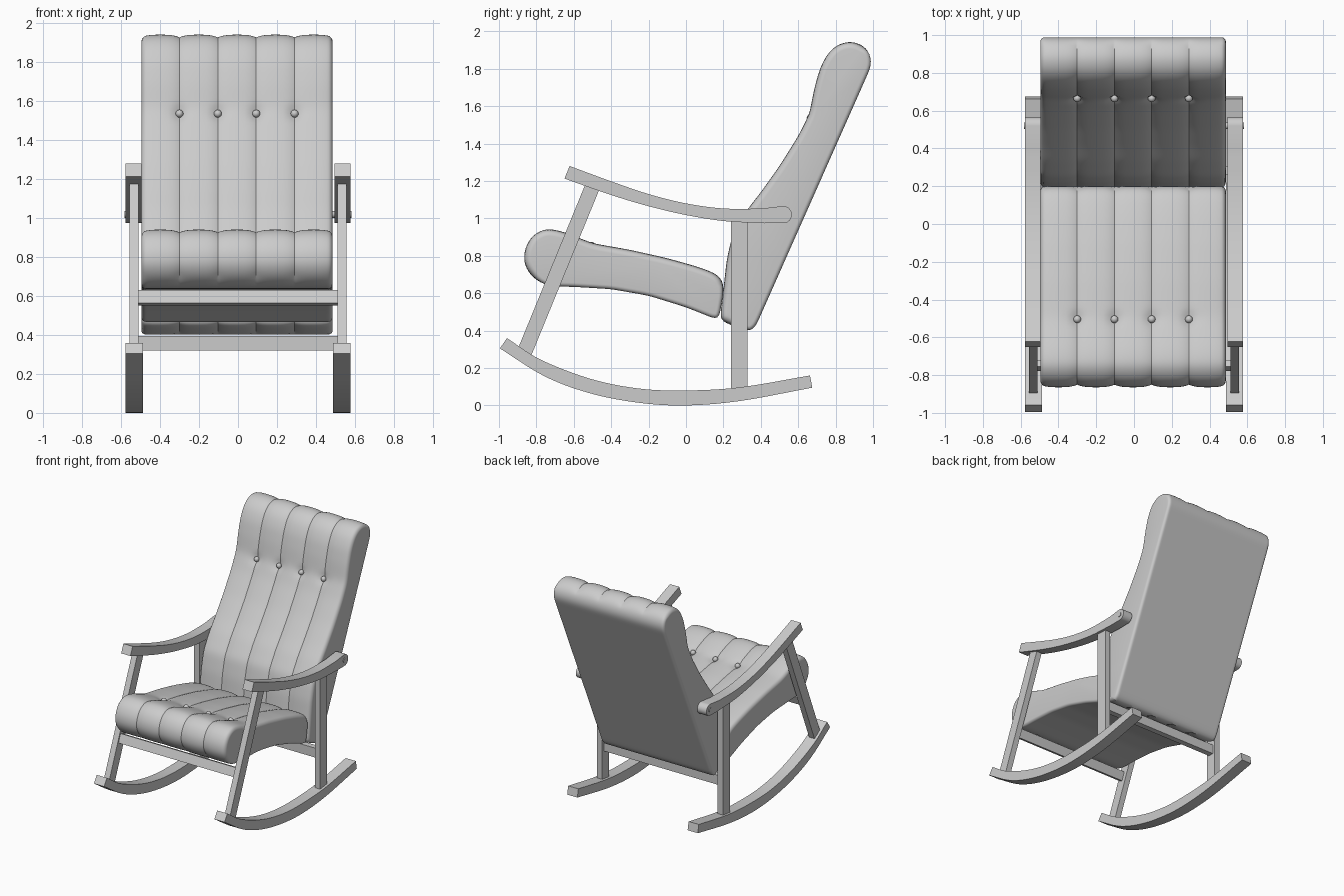
import bpy, bmesh, math
from mathutils import Vector

if "Cube" in bpy.data.objects:
    bpy.data.objects.remove(bpy.data.objects["Cube"])

CX = -0.005                                   # cushions sit a hair off centre
SEAMS = [CX + 0.197 * k for k in (-1.5, -0.5, 0.5, 1.5)]
HALF = 0.491


def finish(name, bm, angle=30):
    bmesh.ops.recalc_face_normals(bm, faces=bm.faces)
    me = bpy.data.meshes.new(name)
    bm.to_mesh(me)
    bm.free()
    ob = bpy.data.objects.new(name, me)
    bpy.context.collection.objects.link(ob)
    bpy.ops.object.select_all(action='DESELECT')
    ob.select_set(True)
    bpy.context.view_layer.objects.active = ob
    bpy.ops.object.shade_smooth_by_angle(angle=math.radians(angle))
    return ob


def spline(pts, n=5):
    """Open Catmull-Rom curve through 2D points."""
    p = [Vector(q) for q in pts]
    p = [2 * p[0] - p[1]] + p + [2 * p[-1] - p[-2]]
    out = []
    for i in range(1, len(p) - 2):
        a, b, c, d = p[i - 1:i + 3]
        for k in range(n):
            t = k / n
            out.append(0.5 * (2 * b + (c - a) * t + (2 * a - 5 * b + 4 * c - d) * t * t
                              + (3 * b - a - 3 * c + d) * t ** 3))
    return out + [p[-2]]


def extrude(name, profile, x0, x1):
    """Solid from a (y, z) outline between two x planes."""
    bm = bmesh.new()
    f = bm.faces.new([bm.verts.new((x0, p[0], p[1])) for p in profile])
    r = bmesh.ops.extrude_face_region(bm, geom=[f])
    bmesh.ops.translate(bm, vec=(x1 - x0, 0, 0),
                        verts=[v for v in r['geom'] if isinstance(v, bmesh.types.BMVert)])
    return finish(name, bm)


def bar(a, b, w):
    """Outline of a straight bar of width w from a to b."""
    a, b = Vector(a), Vector(b)
    d = (b - a).normalized()
    n = Vector((-d.y, d.x)) * w / 2
    return [a + n, b + n, b - n, a - n]


def resample(pts, step=0.02, smooth=4):
    """Evenly spaced closed outline with softened corners."""
    p = [Vector(q) for q in pts]
    out = []
    for a, b in zip(p, p[1:] + p[:1]):
        n = max(1, round((b - a).length / step))
        out += [a.lerp(b, k / n) for k in range(n)]
    for _ in range(smooth):
        m = len(out)
        out = [out[i] * 0.5 + (out[i - 1] + out[(i + 1) % m]) * 0.25 for i in range(m)]
    return out


def cushion(name, outline, front, button):
    """Channelled cushion: outline lofted across x, inset at seams, ends and buttons."""
    prof = resample(outline)
    m = len(prof)
    area = sum(prof[i - 1].cross(prof[i]) for i in range(m))
    sgn = 1 if area > 0 else -1
    nor = []
    for i in range(m):
        t = (prof[(i + 1) % m] - prof[i - 1]).normalized()
        nor.append(Vector((t.y, -t.x)) * sgn)
    front = Vector(front).normalized()
    wts = [min(1, max(0, (n.dot(front) + 0.6) / 0.4)) for n in nor]
    button = Vector(button)
    bi = min(range(m), key=lambda i: (prof[i] - button).length)

    r = 0.022
    xs = set()
    for k in range(-2, 3):
        for u in (-1, -.93, -.82, -.65, -.4, 0, .4, .65, .82, .93, 1):
            x = CX + 0.197 * k + 0.0985 * u
            if abs(x - CX) < HALF - r:
                xs.add(round(x, 4))
    for k in range(6):
        e = HALF - r + r * math.sin(k * math.pi / 10)
        xs |= {round(CX + e, 4), round(CX - e, 4)}

    bm = bmesh.new()
    rings = []
    for x in sorted(xs):
        q = (x - CX) / 0.197
        u = min(1, abs(q - max(-2, min(2, round(q)))) * 2)
        groove = 0.014 * u ** 3
        e = max(0, abs(x - CX) - (HALF - r))
        edge = r - math.sqrt(max(0, r * r - e * e))
        dx = min(abs(x - s) for s in SEAMS)
        ring = []
        for p, n, w in zip(prof, nor, wts):
            dd = (p - prof[bi]).length_squared + dx * dx
            c = p - n * (groove * w + edge + 0.016 * math.exp(-dd / 0.0012))
            ring.append(bm.verts.new((x, c.x, c.y)))
        rings.append(ring)
    for a, b in zip(rings, rings[1:]):
        for i in range(m):
            bm.faces.new((a[i - 1], a[i], b[i], b[i - 1]))
    bm.faces.new(rings[0])
    bm.faces.new(rings[-1])
    finish(name, bm, 32)

    # buttons sunk into the seams
    c = prof[bi] - nor[bi] * 0.016
    for k, s in enumerate(SEAMS):
        b = bmesh.new()
        bmesh.ops.create_uvsphere(b, u_segments=16, v_segments=10, radius=0.02)
        bmesh.ops.translate(b, vec=(s, c.x, c.y), verts=b.verts)
        finish(f"{name}_button_{k + 1}", b, 60)


# Upholstery
cushion("seat_cushion",
        [(-0.75, 0.947), (-0.67, 0.933), (-0.6, 0.907), (-0.5, 0.867), (-0.3, 0.832),
         (-0.1, 0.787), (0.05, 0.745), (0.15, 0.71), (0.195, 0.675), (0.203, 0.62),
         (0.175, 0.455), (0.0, 0.525), (-0.2, 0.587), (-0.4, 0.622), (-0.6, 0.634),
         (-0.72, 0.637), (-0.78, 0.655), (-0.835, 0.698), (-0.868, 0.765),
         (-0.862, 0.84), (-0.822, 0.91)],
        (-0.5, 0.86), (-0.5, 0.867))
cushion("back_cushion",
        [(0.18, 0.455), (0.2, 0.62), (0.218, 0.78), (0.25, 0.92), (0.33, 1.05), (0.4, 1.14),
         (0.5, 1.28), (0.6, 1.44), (0.66, 1.56), (0.685, 1.69), (0.715, 1.80), (0.755, 1.88),
         (0.81, 1.93), (0.88, 1.948), (0.95, 1.925), (0.985, 1.88), (0.993, 1.82),
         (0.365, 0.405), (0.34, 0.39)],
        (-0.915, 0.4), (0.655, 1.545))

# Side frames
rocker = spline([(-0.995, 0.305), (-0.755, 0.155), (-0.51, 0.064), (-0.25, 0.014),
                 (0, 0), (0.29, 0.024), (0.675, 0.095)]) + \
    spline([(0.663, 0.16), (0.29, 0.097), (0, 0.08), (-0.25, 0.09), (-0.51, 0.142),
            (-0.78, 0.246), (-0.957, 0.36)])
arm_end = [(0.52 + 0.046 * math.cos(a), 1.02 + 0.046 * math.sin(a))
           for a in [math.radians(-80 + 17 * k) for k in range(11)]]
armrest = spline([(-0.65, 1.213), (-0.4, 1.125), (-0.2, 1.065), (0, 1.018), (0.2, 0.986),
                  (0.42, 0.974)]) + arm_end + \
    spline([(0.4, 1.052), (0.2, 1.053), (0, 1.08), (-0.2, 1.13), (-0.4, 1.198), (-0.622, 1.28)])
for side, s in (("left", -1), ("right", 1)):
    extrude(f"{side}_rocker", rocker, s * 0.487, s * 0.577)
    extrude(f"{side}_armrest", armrest, s * 0.495, s * 0.577)
    extrude(f"{side}_front_leg", bar((-0.863, 0.285), (-0.498, 1.175), 0.08), s * 0.51, s * 0.557)
    extrude(f"{side}_back_leg", bar((0.285, 0.06), (0.285, 1.0), 0.09), s * 0.51, s * 0.557)
    pin = [(0.52 + 0.018 * math.cos(k * math.pi / 8), 1.02 + 0.018 * math.sin(k * math.pi / 8))
           for k in range(16)]
    extrude(f"{side}_armrest_pin", pin, s * 0.48, s * 0.582)

# Cross rails between the legs
extrude("front_rail", bar((-0.763, 0.558), (-0.737, 0.624), 0.035), -0.515, 0.515)
extrude("back_rail", bar((0.285, 0.32), (0.285, 0.395), 0.045), -0.515, 0.515)
